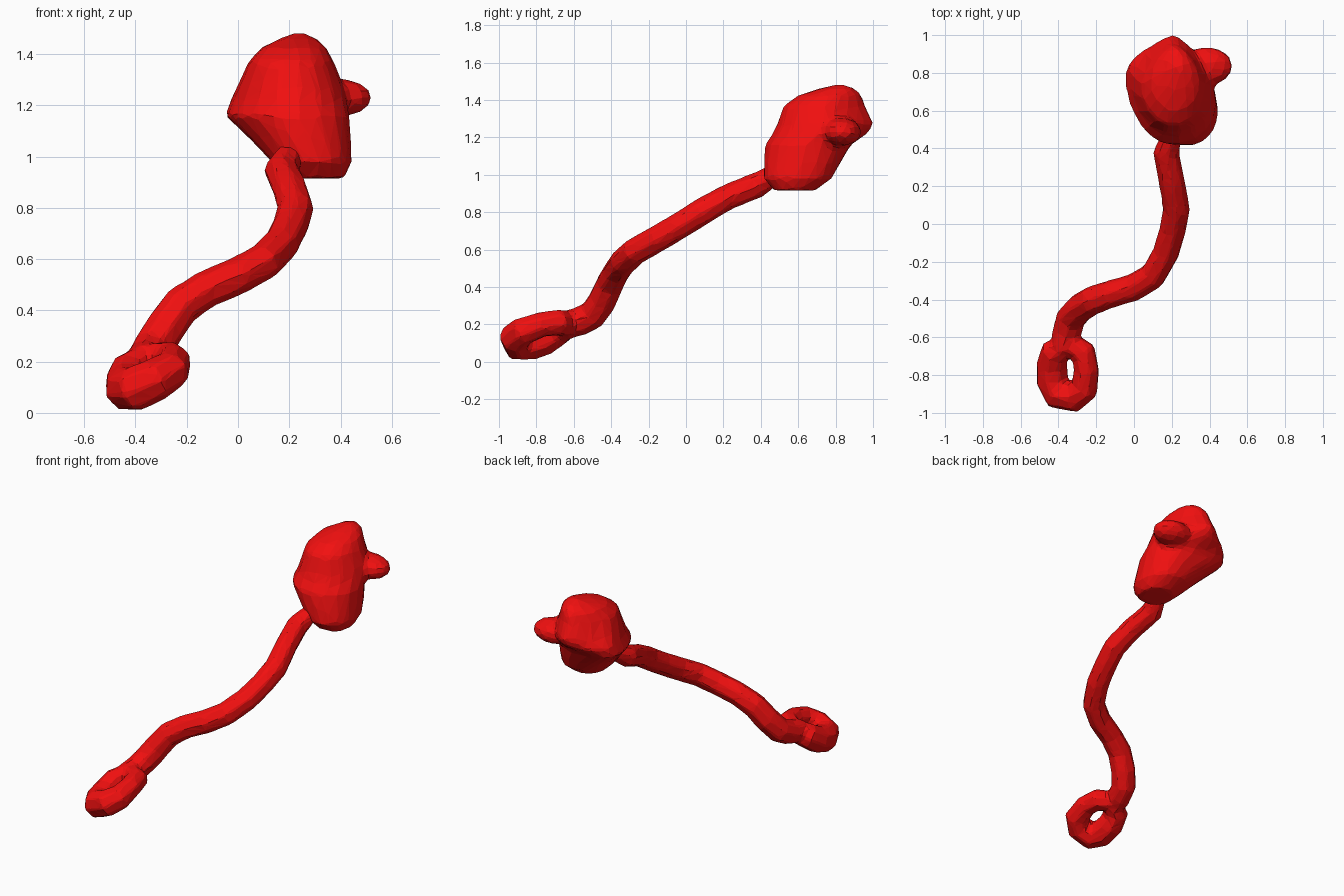
import bpy, bmesh, math
from mathutils import Matrix

if "Cube" in bpy.data.objects:
    bpy.data.objects.remove(bpy.data.objects["Cube"])

red = bpy.data.materials.new("red")
red.diffuse_color = (0.88, 0.005, 0.005, 1)
red.use_nodes = True
red.node_tree.nodes["Principled BSDF"].inputs["Base Color"].default_value = red.diffuse_color


def select(objects):
    bpy.ops.object.select_all(action='DESELECT')
    for ob in objects:
        ob.select_set(True)
    bpy.context.view_layer.objects.active = objects[0]


def tube(name, points, closed=False):
    # tube through (x, y, z, radius) points
    curve = bpy.data.curves.new(name, 'CURVE')
    curve.dimensions = '3D'
    curve.bevel_depth = 1.0
    curve.bevel_resolution = 2
    curve.use_fill_caps = not closed
    spline = curve.splines.new('POLY')
    spline.points.add(len(points) - 1)
    for p, (x, y, z, r) in zip(spline.points, points):
        p.co = (x, y, z, 1)
        p.radius = r
    spline.use_cyclic_u = closed
    ob = bpy.data.objects.new(name, curve)
    bpy.context.collection.objects.link(ob)
    select([ob])
    bpy.ops.object.convert(target='MESH')
    ob = bpy.context.view_layer.objects.active
    bm = bmesh.new()
    bm.from_mesh(ob.data)
    bmesh.ops.remove_doubles(bm, verts=bm.verts, dist=0.0005)
    bmesh.ops.recalc_face_normals(bm, faces=bm.faces)
    bm.to_mesh(ob.data)
    bm.free()
    return ob


def mesh_object(name, bm):
    bmesh.ops.recalc_face_normals(bm, faces=bm.faces)
    mesh = bpy.data.meshes.new(name)
    bm.to_mesh(mesh)
    bm.free()
    ob = bpy.data.objects.new(name, mesh)
    bpy.context.collection.objects.link(ob)
    return ob


def fuse(objects, voxel, ratio):
    # melt parts into one skin of irregular flat triangles
    select(objects)
    bpy.ops.object.join()
    ob = objects[0]
    m = ob.modifiers.new("skin", 'REMESH')
    m.mode = 'VOXEL'
    m.voxel_size = voxel
    m = ob.modifiers.new("soften", 'SMOOTH')
    m.factor = 0.5
    m.iterations = 2
    m = ob.modifiers.new("facets", 'DECIMATE')
    m.ratio = ratio
    select([ob])
    bpy.ops.object.convert(target='MESH')
    ob = bpy.context.view_layer.objects.active
    ob.data.shade_flat()
    ob.data.materials.clear()
    ob.data.materials.append(red)


# winding stem from the curl up to the bulb
stem = tube("stem_and_curled_foot", [
    (-0.37, -0.66, 0.195, .075), (-0.355, -0.57, 0.215, .078),
    (-0.335, -0.50, 0.25, .08), (-0.285, -0.445, 0.33, .08),
    (-0.22, -0.405, 0.42, .078), (-0.12, -0.37, 0.485, .074),
    (0.0, -0.335, 0.535, .074), (0.10, -0.275, 0.59, .074),
    (0.17, -0.15, 0.66, .073), (0.205, -0.03, 0.73, .072),
    (0.225, 0.08, 0.80, .073), (0.20, 0.22, 0.88, .07),
    (0.17, 0.38, 0.945, .07), (0.20, 0.47, 1.0, .055)])

# curled loop at the foot
foot = tube("curled_foot", [
    (-0.34, -0.635, 0.205, .072), (-0.27, -0.68, 0.21, .072),
    (-0.252, -0.77, 0.20, .07), (-0.262, -0.87, 0.165, .078),
    (-0.32, -0.915, 0.13, .086), (-0.40, -0.90, 0.095, .09),
    (-0.432, -0.83, 0.095, .09), (-0.434, -0.75, 0.12, .086),
    (-0.42, -0.68, 0.165, .08)], closed=True)
fuse([stem, foot], 0.015, 0.09)

# bulb: z, x min, x max, y min, y max, backward sweep of left edge, back taper
sections = [
    (0.915, .20, .415, .47, .69, 0, 1), (0.98, .13, .445, .415, .78, 0, .9),
    (1.07, .045, .44, .415, .83, .05, .9), (1.16, -.05, .435, .42, .88, .12, 1),
    (1.22, -.03, .425, .46, .97, .10, 1.3), (1.27, -.005, .415, .485, 1.01, .04, 1.5),
    (1.37, .04, .375, .52, .96, 0, 1.3), (1.425, .09, .345, .60, .94, 0, 1.2),
    (1.455, .15, .315, .69, .91, 0, 1.1), (1.48, .215, .265, .79, .86, 0, 1)]
SIDES = 18
bm = bmesh.new()
rings = []
for z, x0, x1, y0, y1, sweep, taper in sections:
    cx, rx, ry = (x0 + x1) / 2, (x1 - x0) / 2, (y1 - y0) / 2
    cy = (y0 + y1) / 2
    ring = []
    for i in range(SIDES):
        a = 2 * math.pi * i / SIDES
        c, s = math.cos(a), math.sin(a)
        k = taper if s > 0 else 0.95
        ring.append(bm.verts.new((cx + rx * math.copysign(abs(c) ** k, c),
                                  cy + ry * math.copysign(abs(s) ** k, s)
                                  + sweep * max(-c, 0) ** 2, z)))
    rings.append(ring)
for lo, hi in zip(rings, rings[1:]):
    for i in range(SIDES):
        j = (i + 1) % SIDES
        bm.faces.new((lo[i], lo[j], hi[j], hi[i]))
bm.faces.new(rings[0])
bm.faces.new(rings[-1])
bulb = mesh_object("bulb_with_side_bud", bm)

# small bud on the bulb's right rear side
bm = bmesh.new()
bmesh.ops.create_icosphere(bm, subdivisions=3, radius=1)
bm.transform(Matrix.Translation((0.385, 0.835, 1.23))
             @ Matrix.Diagonal((0.138, 0.102, 0.075, 1)))
bud = mesh_object("side_bud", bm)
fuse([bulb, bud], 0.02, 0.1)
